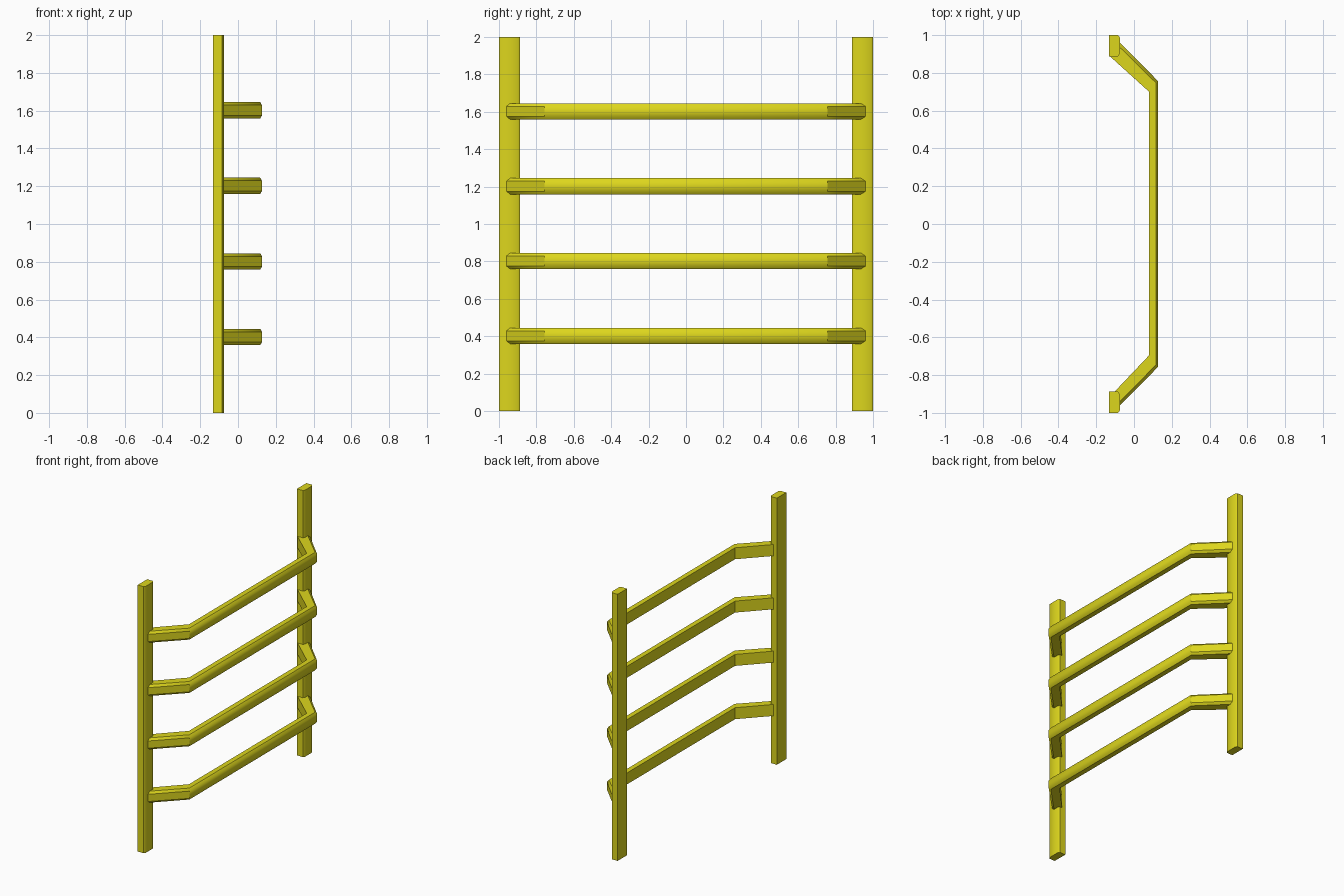
import bpy, math
from mathutils import Vector

if "Cube" in bpy.data.objects:
    bpy.data.objects.remove(bpy.data.objects["Cube"])

mat = bpy.data.materials.new("yellow_paint")
mat.diffuse_color = (0.72, 0.67, 0.012, 1)
mat.use_nodes = True
mat.node_tree.nodes["Principled BSDF"].inputs["Base Color"].default_value = mat.diffuse_color


def loft(name, rings):
    """Skin a closed solid through a list of equal-sized rings."""
    n = len(rings[0])
    verts = [p for r in rings for p in r]
    faces = [tuple(range(n))[::-1], tuple(range(len(verts) - n, len(verts)))]
    for k in range(len(rings) - 1):
        for i in range(n):
            j = (i + 1) % n
            faces.append((k * n + i, k * n + j, (k + 1) * n + j, (k + 1) * n + i))
    me = bpy.data.meshes.new(name)
    me.from_pydata(verts, [], faces)
    me.materials.append(mat)
    ob = bpy.data.objects.new(name, me)
    bpy.context.collection.objects.link(ob)
    bpy.ops.object.select_all(action='DESELECT')
    ob.select_set(True)
    bpy.context.view_layer.objects.active = ob
    bpy.ops.object.mode_set(mode='EDIT')
    bpy.ops.mesh.select_all(action='SELECT')
    bpy.ops.mesh.normals_make_consistent(inside=False)
    bpy.ops.object.mode_set(mode='OBJECT')
    bpy.ops.object.shade_smooth_by_angle(angle=math.radians(40))
    return ob


# Upright posts: flat back, softened front corners
post = [(-0.132, -0.056), (-0.084, -0.056), (-0.075, -0.043),
        (-0.075, 0.043), (-0.084, 0.056), (-0.132, 0.056)]
for side, y0 in (("left", -0.944), ("right", 0.944)):
    loft(side + "_post", [[(x, y0 + y, z) for x, y in post] for z in (0, 2)])

# Rungs: (inner, outer) plan points along the bowed path
path = [((-0.105, -0.89), (-0.075, -0.96)),
        ((0.08, -0.695), (0.127, -0.757)),
        ((0.08, 0.70), (0.127, 0.757)),
        ((-0.13, 0.89), (-0.075, 0.96))]
# Rung section: depth from inner to outer, height offset
section = [(0, -0.043), (0.8, -0.043), (1, -0.027),
           (1, 0.027), (0.8, 0.043), (0, 0.043)]
for k in range(4):
    z0 = 0.402 + 0.4 * k
    rings = []
    for a, b in path:
        a, b = Vector(a), Vector(b)
        rings.append([(*a.lerp(b, t), z0 + h) for t, h in section])
    loft(f"rung_{k + 1}", rings)
